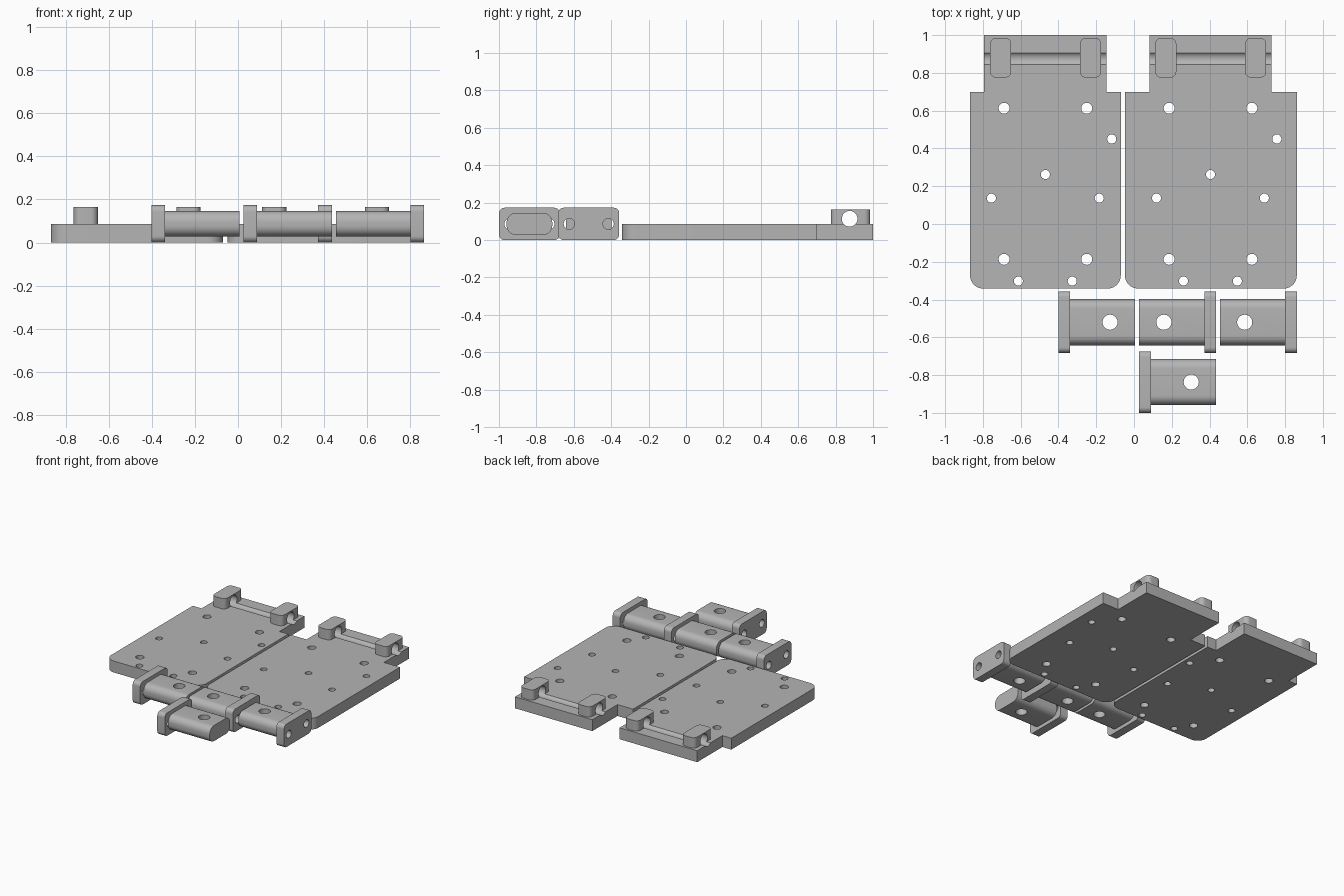
import bpy, bmesh, math
from mathutils import Vector, Matrix

if "Cube" in bpy.data.objects:
    bpy.data.objects.remove(bpy.data.objects["Cube"], do_unlink=True)

grey = bpy.data.materials.new("plain_grey")
grey.use_nodes = True
colour = (0.46, 0.46, 0.46, 1)
grey.diffuse_color = colour
grey.node_tree.nodes["Principled BSDF"].inputs["Base Color"].default_value = colour


def new_object(name, bm):
    bmesh.ops.recalc_face_normals(bm, faces=bm.faces)
    mesh = bpy.data.meshes.new(name)
    bm.to_mesh(mesh)
    bm.free()
    mesh.materials.append(grey)
    ob = bpy.data.objects.new(name, mesh)
    bpy.context.collection.objects.link(ob)
    return ob


def outline(corners, steps=8):
    """Round the right-angled corners given as (u, v, radius)."""
    pts = []
    for i, (u, v, r) in enumerate(corners):
        p = Vector((u, v))
        if r == 0:
            pts.append(p)
            continue
        before = (Vector(corners[i - 1][:2]) - p).normalized()
        after = (Vector(corners[(i + 1) % len(corners)][:2]) - p).normalized()
        centre = p + r * (before + after)
        for k in range(steps + 1):
            t = math.pi / 2 * k / steps
            pts.append(centre - r * (math.cos(t) * after + math.sin(t) * before))
    return pts


def rounded_rect(u0, u1, v0, v1, r):
    return outline([(u0, v0, r), (u1, v0, r), (u1, v1, r), (u0, v1, r)])


def prism(name, pts, axis, a, b):
    """Extrude an outline from a to b along X (outline in yz) or Z (outline in xy)."""
    bm = bmesh.new()
    place = (lambda p: (a, p.x, p.y)) if axis == "X" else (lambda p: (p.x, p.y, a))
    face = bm.faces.new([bm.verts.new(place(p)) for p in pts])
    side = bmesh.ops.extrude_face_region(bm, geom=[face])["geom"]
    step = Vector((b - a, 0, 0)) if axis == "X" else Vector((0, 0, b - a))
    bmesh.ops.translate(bm, vec=step, verts=[g for g in side if isinstance(g, bmesh.types.BMVert)])
    return new_object(name, bm)


def drill(ob, holes):
    """Cut round holes given as (centre, radius, length, axis)."""
    bm = bmesh.new()
    for centre, r, length, axis in holes:
        m = Matrix.Translation(centre)
        if axis == "X":
            m = m @ Matrix.Rotation(math.pi / 2, 4, "Y")
        bmesh.ops.create_cone(bm, cap_ends=True, segments=32, radius1=r, radius2=r,
                              depth=length, matrix=m)
    cutter = new_object("hole_cutter", bm)
    cutter.hide_render = True
    mod = ob.modifiers.new("holes", "BOOLEAN")
    mod.operation, mod.solver, mod.object = "DIFFERENCE", "EXACT", cutter
    select(ob)
    bpy.ops.object.modifier_apply(modifier=mod.name)
    bpy.data.objects.remove(cutter, do_unlink=True)


def select(ob):
    bpy.ops.object.select_all(action="DESELECT")
    ob.select_set(True)
    bpy.context.view_layer.objects.active = ob


def finish(ob):
    select(ob)
    bpy.ops.object.shade_smooth_by_angle(angle=math.radians(30))


# Base plates with a narrower hinge tab at the back
T = 0.086
BIG, SMALL = 0.029, 0.024
HOLES = [(-0.688, 0.613, BIG), (-0.25, 0.613, BIG), (-0.688, -0.187, BIG), (-0.25, -0.187, BIG),
         (-0.118, 0.45, SMALL), (-0.469, 0.262, SMALL), (-0.755, 0.137, SMALL),
         (-0.184, 0.137, SMALL), (-0.612, -0.302, SMALL), (-0.327, -0.302, SMALL)]


def hinge_plate(side, x0, x1, tab0, tab1, shift):
    plate = prism(side + "_plate", outline([
        (x0, -0.342, 0.07), (x1, -0.342, 0.07), (x1, 0.7, 0), (tab1, 0.7, 0),
        (tab1, 1, 0), (tab0, 1, 0), (tab0, 0.7, 0), (x0, 0.7, 0)]), "Z", 0, T)
    bore = ((shift - 0.47, 0.875, 0.114), 0.042, 1, "X")
    drill(plate, [((x + shift, y, T / 2), r, 0.3, "Z") for x, y, r in HOLES] + [bore])
    finish(plate)
    # Pin lugs standing on the tab
    for label, x in (("outer" if shift == 0 else "inner", -0.706),
                     ("inner" if shift == 0 else "outer", -0.23)):
        lug = prism(f"{side}_{label}_lug", rounded_rect(
            x + shift - 0.056, x + shift + 0.056, 0.775, 0.985, 0.032), "Z", T, 0.164)
        drill(lug, [bore])
        finish(lug)


hinge_plate("right", -0.868, -0.07, -0.794, -0.145, 0)
hinge_plate("left", -0.048, 0.862, 0.082, 0.728, 0.874)


# Flanged spacer blocks in front of the plates
def spacer(name, x0, x1, y, hole_x, flange_left):
    z, thick = 0.0865, 0.063
    if flange_left:
        fl, body = (x0, x0 + thick), (x0 + thick, x1)
    else:
        fl, body = (x1 - thick, x1), (x0, x1 - thick)
    flange = prism(name + "_flange", rounded_rect(y - 0.163, y + 0.163, 0, 0.173, 0.03), "X", *fl)
    drill(flange, [((sum(fl) / 2, y + s * 0.105, z), 0.029, 0.2, "X") for s in (-1, 1)])
    finish(flange)
    block = prism(name + "_body", rounded_rect(y - 0.122, y + 0.122, z - 0.059, z + 0.059, 0.05),
                  "X", *body)
    drill(block, [((hole_x, y, z), 0.04, 0.4, "Z")])
    finish(block)


spacer("right_spacer", -0.401, 0.006, -0.52, -0.127, True)
spacer("middle_spacer", 0.026, 0.435, -0.52, 0.158, False)
spacer("left_spacer", 0.454, 0.862, -0.52, 0.586, False)
spacer("front_spacer", 0.026, 0.435, -0.837, 0.303, True)
